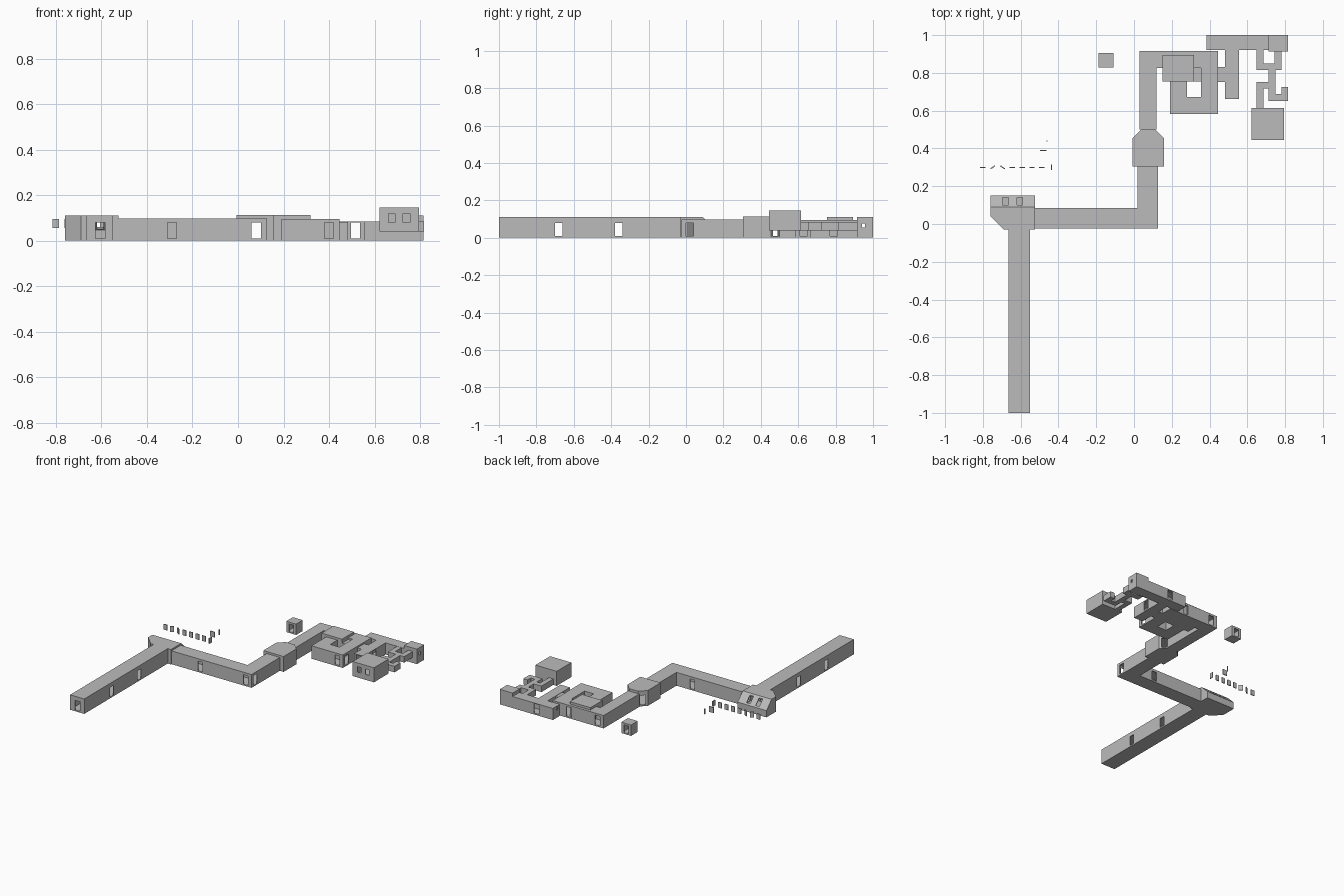
import bpy, bmesh
from math import radians
from mathutils import Matrix, Vector

if "Cube" in bpy.data.objects:
    bpy.data.objects.remove(bpy.data.objects["Cube"])

GREY = (0.5, 0.5, 0.5, 1)
stone = bpy.data.materials.new("stone_grey")
stone.use_nodes = True
stone.diffuse_color = GREY
stone.node_tree.nodes["Principled BSDF"].inputs["Base Color"].default_value = GREY

WALL = 0.006
DOOR = 0.04
DOOR_HEAD = 0.08
DUCT = 0.036
DUCT_BASE = 0.04
SIDES = {
    "north": Vector((0, 1, 0)),
    "south": Vector((0, -1, 0)),
    "west": Vector((-1, 0, 0)),
    "east": Vector((1, 0, 0)),
    "top": Vector((0, 0, 1)),
}
rooms = []
cutters = []


def make_object(name, bm):
    """Turn a finished bmesh into a stone object in the scene."""
    bmesh.ops.recalc_face_normals(bm, faces=bm.faces)
    mesh = bpy.data.meshes.new(name)
    bm.to_mesh(mesh)
    bm.free()
    mesh.materials.append(stone)
    obj = bpy.data.objects.new(name, mesh)
    bpy.context.scene.collection.objects.link(obj)
    return obj


def hollow_out(obj):
    """Leave thin walls around an inner space and register the room."""
    shell = obj.modifiers.new("walls", "SOLIDIFY")
    shell.thickness = WALL
    shell.offset = -1
    shell.use_even_offset = True
    rooms.append(obj)


def block(name, x, y, width, depth, height, base=0, turn=0, chamfers=()):
    """Box standing on base; chamfers lists (side, side, size) for its edges."""
    bm = bmesh.new()
    bmesh.ops.create_cube(bm, size=1)
    cuts = []
    for side, other, size in chamfers:
        target = (SIDES[side] + SIDES[other]) / 2
        edges = [e for e in bm.edges
                 if ((e.verts[0].co + e.verts[1].co) / 2 - target).length < WALL]
        cuts.append((edges, size))
    bmesh.ops.scale(bm, vec=(width, depth, height), verts=bm.verts)
    for edges, size in cuts:
        bmesh.ops.bevel(bm, geom=edges, offset=size, offset_type="OFFSET",
                        segments=1, profile=0.5, affect="EDGES")
    place = Matrix.Translation((x, y, base + height / 2))
    bm.transform(place @ Matrix.Rotation(radians(turn), 4, "Z"))
    return make_object(name, bm)


def room(name, *placement, **options):
    hollow_out(block(name, *placement, **options))


def corridor(name, start, axis, stops, width, height, base=0):
    """Passage along a centre line that turns a right angle at every stop."""
    path = [Vector((*start, 0))]
    for stop in stops:
        point = path[-1].copy()
        setattr(point, axis, stop)
        path.append(point)
        axis = "y" if axis == "x" else "x"
    normals = [(b - a).normalized().cross(SIDES["top"]) for a, b in zip(path, path[1:])]
    mitres = [normals[0]] + [a + b for a, b in zip(normals, normals[1:])] + [normals[-1]]
    one_side = [p + m * width / 2 for p, m in zip(path, mitres)]
    other_side = [p - m * width / 2 for p, m in zip(path, mitres)]
    lift = SIDES["top"] * base
    bm = bmesh.new()
    floor = bm.faces.new([bm.verts.new(p + lift) for p in one_side + other_side[::-1]])
    raised = bmesh.ops.extrude_face_region(bm, geom=[floor])["geom"]
    bmesh.ops.translate(bm, vec=SIDES["top"] * height,
                        verts=[v for v in raised if isinstance(v, bmesh.types.BMVert)])
    hollow_out(make_object(name, bm))


def opening(x, y, size=DOOR, low=0.01, high=DOOR_HEAD, turn=0):
    """Cutter centred on a wall, cutting every room it touches."""
    cutter = block("opening_cutter", x, y, size, DOOR, high - low, base=low, turn=turn)
    cutter.hide_render = True
    cutter.hide_viewport = True
    cutters.append(cutter)


def bounds(obj):
    return [(min(c), max(c)) for c in zip(*(v.co for v in obj.data.vertices))]


# Entrance corridor and the room with a sloped glazed side
corridor("entrance_corridor", (-0.608, -1), "y", [-0.03], width=0.115, height=0.11)
room("entrance_room", -0.642, 0.06, width=0.235, depth=0.18, height=0.11,
     chamfers=[("south", "west", 0.07), ("north", "top", 0.06)])

# Bent corridor leading to the chamfered room
corridor("bent_corridor", (-0.525, 0.03), "x", [0.073, 0.305], width=0.108, height=0.098)
room("chamfered_room", 0.075, 0.403, width=0.165, depth=0.196, height=0.113,
     chamfers=[("north", "west", 0.047), ("north", "east", 0.047)])

# Spiral gallery around a small court
corridor("spiral_gallery", (0.075, 0.5), "y", [0.87, 0.4, 0.627, 0.235, 0.755],
         width=0.09, height=0.095)
room("square_chamber", 0.235, 0.824, width=0.167, depth=0.14, height=0.112)
room("chamber_annex", 0.335, 0.79, width=DOOR, depth=0.07, height=0.083)
room("link_passage", 0.462, 0.792, width=DOOR, depth=0.08, height=0.083)

# Branched hall with its corner room
corridor("cross_hall", (0.383, 0.96), "x", [0.712], width=0.08, height=0.085)
corridor("hall_branch", (0.518, 0.663), "y", [0.92], width=0.075, height=0.085)
room("corner_room", 0.763, 0.957, width=0.104, depth=0.085, height=0.11)

# Raised winding ducts and the room they serve
duct = dict(width=DUCT, height=0.044, base=DUCT_BASE)
corridor("duct_fork", (0.667, 0.92), "y", [0.833, 0.763, 0.92], **duct)
corridor("duct_trunk", (0.73, 0.815), "y", [0.67, 0.798, 0.725], **duct)
corridor("duct_leg", (0.712, 0.735), "x", [0.667, 0.61], **duct)
room("raised_room", 0.708, 0.53, width=0.173, depth=0.17, height=0.107, base=DUCT_BASE)
room("detached_cell", -0.148, 0.868, width=0.08, depth=0.077, height=0.08)

# Entrance doors, in the ends and in facing pairs along the sides
for y in (-1, -0.03):
    opening(-0.605, y)
for y in (-0.68, -0.36):
    for x in (-0.66, -0.55):
        opening(x, y)

# Doors of the bent corridor, and the line of doors running north from it
for x, y in ((-0.525, 0.03), (-0.29, -0.03), (-0.11, 0.085), (0.127, 0.02)):
    opening(x, y)
for y in (-0.03, 0.3, 0.5, 0.91):
    opening(DOOR * 2, y)
for x, turn in ((0.016, 45), (0.134, -45)):
    opening(x, 0.479, turn=turn)

# Gallery, link and hall doors
for x, y in ((0.4, 0.58), (0.31, 0.915), (0.445, 0.63)):
    opening(x, y)
for x in (0.445, 0.48, 0.555):
    opening(x, 0.79)
for y in (0.66, 0.92, 1):
    opening(0.516, y)
for y in (0.83, 0.905):
    opening(-0.148, y, size=DUCT, high=0.066)

# Small windows: hall line, raised room and sloped bay
for x in (0.383, 0.712, 0.815):
    opening(x, 0.95, size=0.016, low=0.055, high=0.077, turn=90)
for x in (0.675, 0.74):
    opening(x, 0.447, size=0.03, low=DOOR_HEAD, high=0.12)
for x in (-0.68, -0.605):
    opening(x, 0.12, size=0.03, low=0.05, high=0.12)

for cutter in cutters:
    for target in rooms:
        if all(a[0] < b[1] and b[0] < a[1] for a, b in zip(bounds(cutter), bounds(target))):
            cut = target.modifiers.new("opening", "BOOLEAN")
            cut.operation, cut.solver, cut.object = "DIFFERENCE", "EXACT", cutter

# Row of loose panels, with two more standing behind it
panel = dict(height=DOOR, base=0.055)
for i, turn in enumerate((0, 35, -35, 0, 0, 0, 0, 90)):
    block(f"loose_panel_{i}", -0.8 + 0.052 * i, 0.3, width=0.028, depth=WALL, turn=turn, **panel)
block("back_panel", -0.48, 0.39, width=DUCT, depth=WALL, **panel)
block("back_post", -0.46, 0.44, width=WALL, depth=WALL, **panel)
